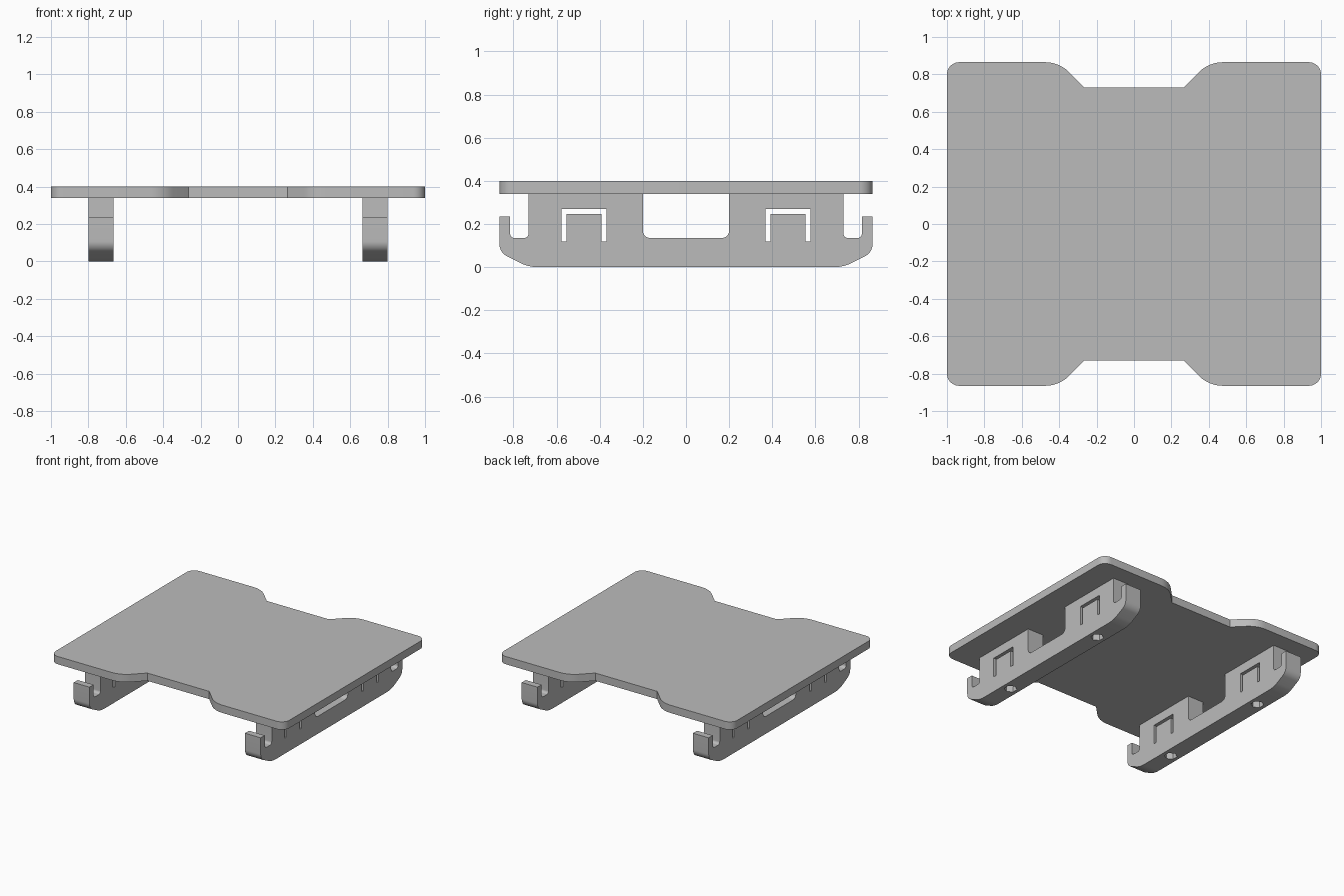
import bpy, bmesh, math
from mathutils import Vector

cube = bpy.data.objects.get("Cube")
if cube:
    bpy.data.objects.remove(cube, do_unlink=True)

grey = bpy.data.materials.new("plain grey")
grey.use_nodes = True
colour = (0.5, 0.5, 0.5, 1)
grey.diffuse_color = colour
grey.node_tree.nodes["Principled BSDF"].inputs["Base Color"].default_value = colour


def rounded(corners, steps=8):
    """Closed outline from (u, v, t); t is the fillet's tangent length."""
    out = []
    for i, (u, v, t) in enumerate(corners):
        p = Vector((u, v))
        if t == 0:
            out.append(p)
            continue
        a = (Vector(corners[i - 1][:2]) - p).normalized()
        b = (Vector(corners[(i + 1) % len(corners)][:2]) - p).normalized()
        half = a.angle(b) / 2
        radius = t * math.tan(half)
        centre = p + (a + b).normalized() * (t / math.cos(half))
        start, end = p + a * t - centre, p + b * t - centre
        sweep = start.angle(end)
        for k in range(steps + 1):
            f = k / steps
            d = start * math.sin((1 - f) * sweep) + end * math.sin(f * sweep)
            out.append(centre + d.normalized() * radius)
    return out


def mirrored(half):
    """Add the reflection of half an outline across u = 0."""
    return half + [(-u, v, t) for u, v, t in reversed(half)]


def prism(name, outline, low, high, along="z"):
    """Extrude an outline along z, or a (y, z) outline along x."""
    bm = bmesh.new()
    place = (lambda p: (p[0], p[1], low)) if along == "z" else (lambda p: (low, p[0], p[1]))
    face = bm.faces.new([bm.verts.new(place(p)) for p in outline])
    shift = (0, 0, high - low) if along == "z" else (high - low, 0, 0)
    made = bmesh.ops.extrude_face_region(bm, geom=[face])["geom"]
    bmesh.ops.translate(bm, vec=shift, verts=[g for g in made if isinstance(g, bmesh.types.BMVert)])
    bmesh.ops.recalc_face_normals(bm, faces=bm.faces)
    mesh = bpy.data.meshes.new(name)
    bm.to_mesh(mesh)
    bm.free()
    mesh.materials.append(grey)
    obj = bpy.data.objects.new(name, mesh)
    bpy.context.collection.objects.link(obj)
    return obj


def activate(obj):
    bpy.ops.object.select_all(action="DESELECT")
    obj.select_set(True)
    bpy.context.view_layer.objects.active = obj


def cut(obj, cutter):
    mod = obj.modifiers.new("cut", "BOOLEAN")
    mod.object, mod.solver = cutter, "EXACT"
    activate(obj)
    bpy.ops.object.modifier_apply(modifier=mod.name)
    bpy.data.objects.remove(cutter, do_unlink=True)


def finish(obj):
    activate(obj)
    bpy.ops.object.shade_smooth_by_angle(angle=math.radians(30))


# Top plate with a waist notch at front and back
back_edge = [(0.265, 0.73, 0), (0.40, 0.865, 0.075), (1, 0.865, 0.065)]
right_half = back_edge + [(u, -v, t) for u, v, t in reversed(back_edge)]
finish(prism("top_plate", rounded(mirrored(right_half)), 0.34, 0.40))

# Runner side profile: central gap, end hook and chamfered foot
runner_half = [
    (0.20, 0.135, 0.035), (0.20, 0.34, 0), (0.73, 0.34, 0),
    (0.73, 0.135, 0.02), (0.815, 0.135, 0.02), (0.815, 0.235, 0),
    (0.865, 0.235, 0), (0.865, 0.068, 0.04), (0.73, 0, 0.045),
]
runner_outline = rounded(mirrored(runner_half))

# Slot wrapping three sides of a tab, relative to the tab's middle
slot_half = [(0.081, 0.12), (0.104, 0.12), (0.104, 0.27)]
slot = slot_half + [(-y, z) for y, z in reversed(slot_half)]
slot += [(-0.081, 0.247), (0.081, 0.247)]

for side, name in ((1, "left_runner"), (-1, "right_runner")):
    middle = side * 0.7325
    runner = prism(name, runner_outline, middle - 0.0675, middle + 0.0675, "x")
    for y in (-0.472, 0.472):
        cut(runner, prism("slot_cutter", [(y + a, z) for a, z in slot],
                          middle - 0.1, middle + 0.1, "x"))
        # Hexagonal pocket in the underside
        angles = [math.radians(30 + 60 * k) for k in range(6)]
        hexagon = [(middle + 0.046 * math.cos(a), y + 0.046 * math.sin(a)) for a in angles]
        cut(runner, prism("pocket_cutter", hexagon, -0.05, 0.10))
    finish(runner)
